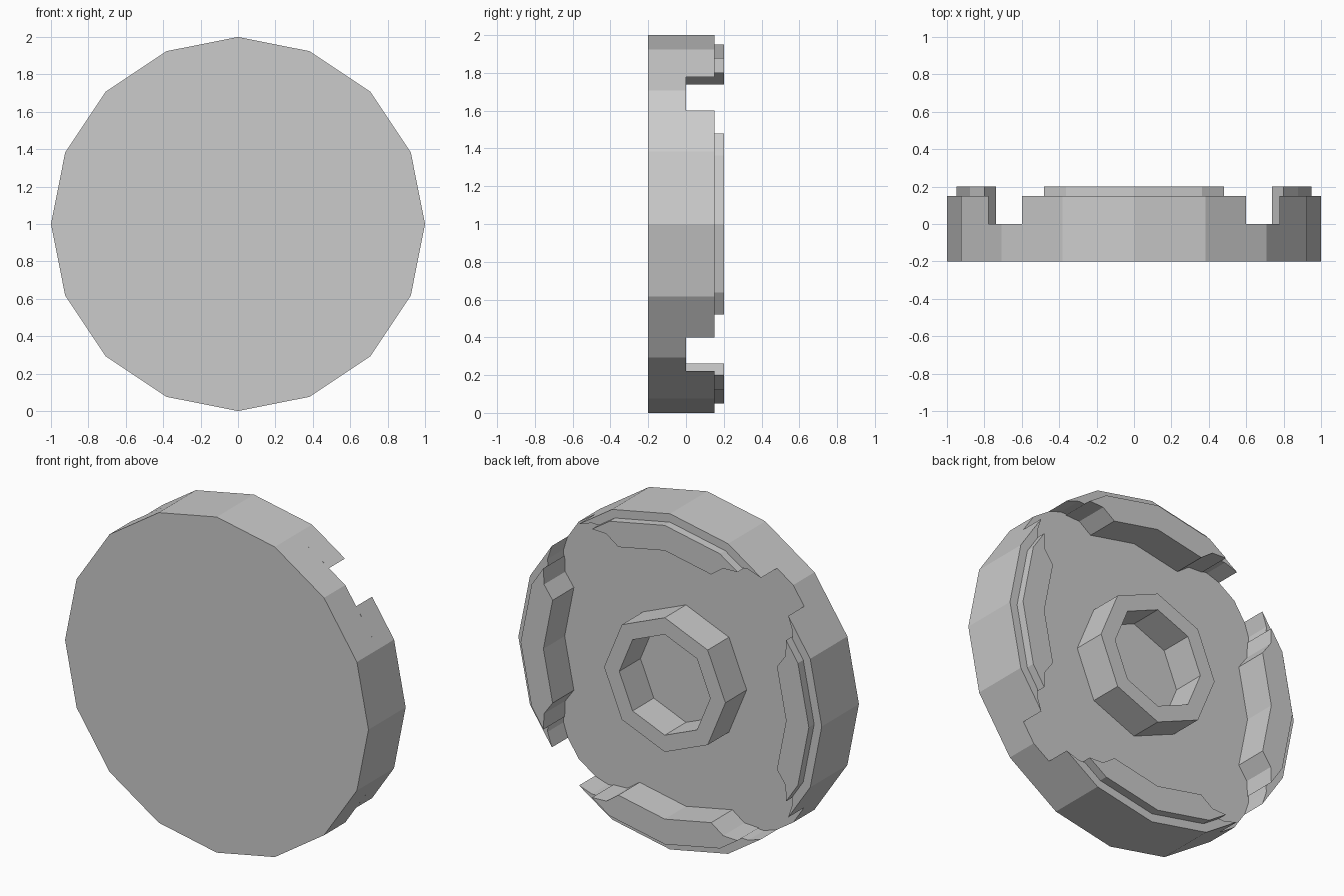
import bpy
import bmesh
import math
from mathutils import Matrix, Vector

cube = bpy.data.objects.get("Cube")
if cube:
    bpy.data.objects.remove(cube, do_unlink=True)

grey = bpy.data.materials.new("plain_grey")
grey.use_nodes = True
grey.diffuse_color = (0.6, 0.6, 0.6, 1)
grey.node_tree.nodes["Principled BSDF"].inputs["Base Color"].default_value = (0.6, 0.6, 0.6, 1)

CENTRE = Vector((0, 0, 1))


def finish(name, bm, angle=0):
    """Turn the part about the disc axis, lift it and link it."""
    bm.transform(Matrix.Translation(CENTRE) @ Matrix.Rotation(angle, 4, 'Y'))
    bmesh.ops.recalc_face_normals(bm, faces=bm.faces)
    mesh = bpy.data.meshes.new(name)
    bm.to_mesh(mesh)
    bm.free()
    mesh.materials.append(grey)
    obj = bpy.data.objects.new(name, mesh)
    bpy.context.collection.objects.link(obj)
    return obj


def prism(name, outline, y0, y1, angle=0):
    """Extrude an (x, z) outline along y."""
    bm = bmesh.new()
    face = bm.faces.new([bm.verts.new((x, y0, z)) for x, z in outline])
    out = bmesh.ops.extrude_face_region(bm, geom=[face], use_keep_orig=True)
    moved = [v for v in out["geom"] if isinstance(v, bmesh.types.BMVert)]
    bmesh.ops.translate(bm, verts=moved, vec=(0, y1 - y0, 0))
    return finish(name, bm, angle)


def ring_points(radius, sides, indices):
    """Corners of a regular polygon, counted clockwise from the top."""
    step = math.tau / sides
    return [(radius * math.sin(i * step), radius * math.cos(i * step)) for i in indices]


def with_mirror(half):
    """Complete a half outline that starts and ends on x = 0."""
    return half + [(-x, z) for x, z in reversed(half[1:-1])]


# Sixteen-sided base disc
prism("base_disc", ring_points(1, 16, range(16)), -0.2, 0)

# Low rim block and taller pad, repeated on four sides with diagonal gaps
rim = with_mirror(ring_points(1, 16, (0, 1))
                  + [(0.6, 0.779), (0.515, 0.807), (0.33, 0.8), (0, 0.87)])
pad = with_mirror(ring_points(0.95, 16, (0, 1))
                  + [(0.48, 0.8), (0.385, 0.796)]
                  + ring_points(0.8, 16, (1, 0)))
for i, side in enumerate(("top", "left", "bottom", "right")):
    prism(side + "_rim_block", rim, 0, 0.15, i * math.pi / 2)
    prism(side + "_rim_pad", pad, 0, 0.2, i * math.pi / 2)

# Octagonal hub ring, open in the middle
bm = bmesh.new()
profile = [bm.verts.new((0, y, r)) for r, y in ((0.3, 0), (0.3, 0.2), (0.4, 0.2), (0.4, 0))]
edges = [bm.edges.new((a, b)) for a, b in zip(profile, profile[1:])]
bmesh.ops.spin(bm, geom=profile + edges, cent=(0, 0, 0), axis=(0, 1, 0),
               angle=math.tau, steps=8)
bmesh.ops.remove_doubles(bm, verts=bm.verts, dist=0.001)
finish("hub_ring", bm)
